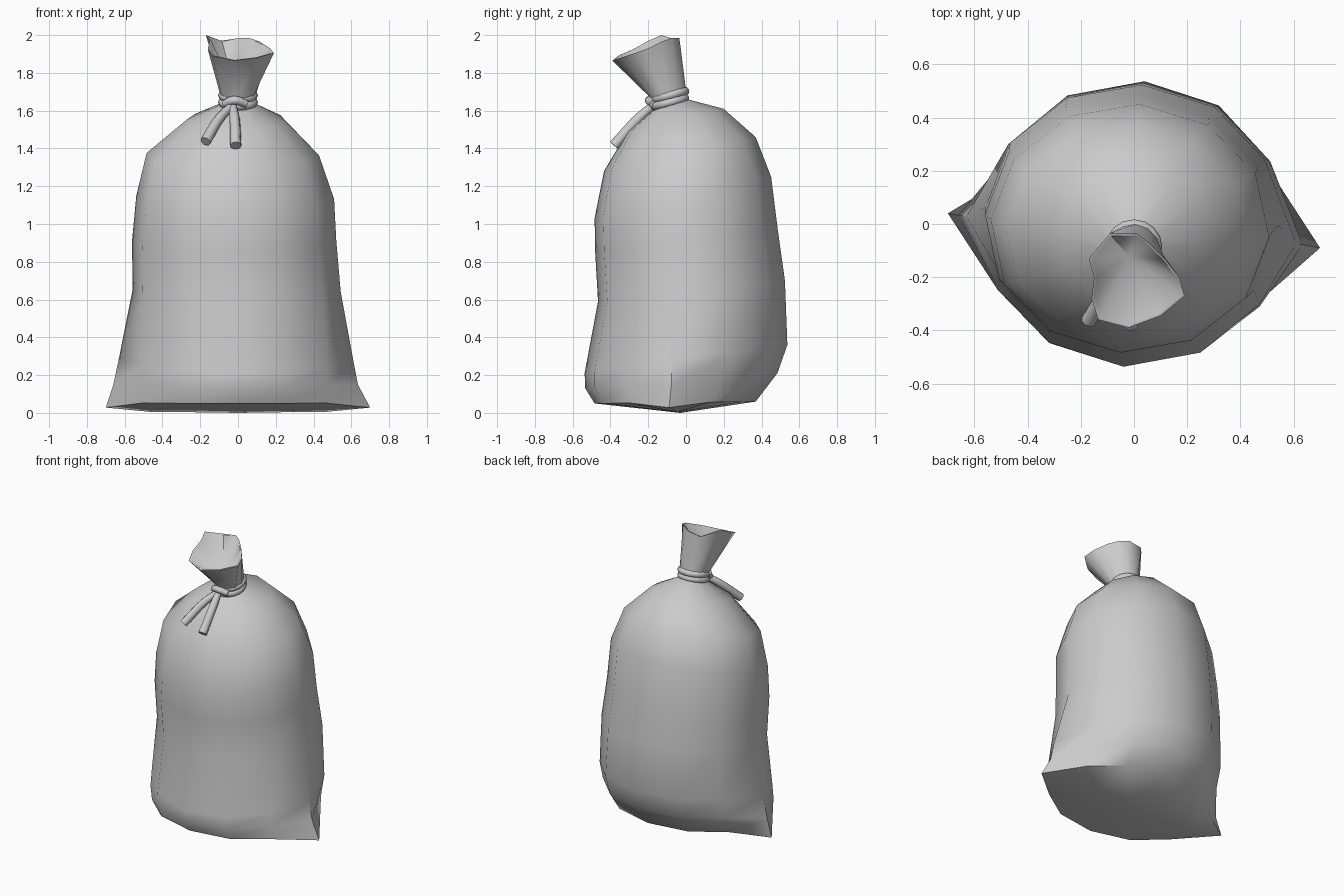
import bpy, bmesh, math
from mathutils import Vector

if "Cube" in bpy.data.objects:
    bpy.data.objects.remove(bpy.data.objects["Cube"])

N = 12
ANG = [math.radians(-4 + 30 * k) for k in range(N)]


def finish(obj, angle):
    bpy.ops.object.select_all(action='DESELECT')
    obj.select_set(True)
    bpy.context.view_layer.objects.active = obj
    bpy.ops.object.shade_smooth_by_angle(angle=math.radians(angle))


def ring(zf, zb, x0, x1, y0, y1, tip0=None, tip1=None, tipz=None):
    """Tilted oval section; the two side points may be pulled out into corners."""
    cx, cy, rx, ry = (x0 + x1) / 2, (y0 + y1) / 2, (x1 - x0) / 2, (y1 - y0) / 2
    pts = []
    for k, a in enumerate(ANG):
        s = math.sin(a)
        p = Vector((cx + rx * math.cos(a), cy + ry * s, zf + (zb - zf) * (s + 1) / 2))
        if tip0 and k in (0, 6):
            p.x = tip1 if k == 0 else tip0
            p.y = -0.02 + (-0.07 if k == 0 else 0.06) * (abs(p.x) / 0.7) ** 2
            if tipz:
                p.z = tipz
        pts.append(p)
    return pts


# Sack body sections, bottom to neck: z front/back, x range, y range, corner tips
sections = [
    ring(.05, .06, -.56, .56, -.485, .37, -.70, .70, .028),
    ring(.13, .21, -.57, .57, -.535, .485, -.66, .635, .15),
    ring(.21, .36, -.57, .57, -.538, .538, -.63, .61),
    ring(.59, .70, -.56, .545, -.467, .525),
    ring(.85, .97, -.562, .522, -.482, .487),
    ring(1.03, 1.25, -.54, .51, -.485, .452),
    ring(1.28, 1.46, -.485, .43, -.435, .37),
    ring(1.49, 1.61, -.27, .25, -.31, .20),
    ring(1.60, 1.66, -.09, .09, -.175, .01),
    ring(1.66, 1.71, -.095, .095, -.18, .00),
]
# Ruffled mouth
rim = [Vector(p) for p in (
    (.17, -.20, 1.93), (.115, -.13, 1.965), (.06, -.075, 1.985), (.01, -.035, 1.985),
    (-.09, -.035, 1.97), (-.17, -.13, 2.0), (-.15, -.20, 1.97), (-.16, -.28, 1.925),
    (-.135, -.36, 1.89), (-.02, -.39, 1.865), (.10, -.345, 1.88), (.19, -.27, 1.905))]
mid = Vector((0, -.2, 1.92))
sections += [rim, [mid + (p - mid) * .94 for p in rim]]

bm = bmesh.new()
rows = [[bm.verts.new(p) for p in s] for s in sections]
for a, b in zip(rows, rows[1:]):
    for k in range(N):
        j = (k + 1) % N
        bm.faces.new((a[k], a[j], b[j], b[k]))
# Inside of the mouth runs down to the tied neck
pit = bm.verts.new((-.02, -.12, 1.72))
for k in range(N):
    bm.faces.new((rows[-1][k], rows[-1][(k + 1) % N], pit))
# Underside meets along a shallow ridge from corner to corner
base = rows[0]
ridge = [base[0]] + [bm.verts.new((x, -.03 - .04 * x, 0.004 if x else 0))
                     for x in (.45, .27, 0, -.27, -.45)] + [base[6]]
for i in range(6):
    for u, v in ((base[i], base[i + 1]), (base[-i % N], base[-(i + 1) % N])):
        vs = list(dict.fromkeys((u, v, ridge[i + 1], ridge[i])))
        bm.faces.new(vs)
bmesh.ops.recalc_face_normals(bm, faces=bm.faces)
me = bpy.data.meshes.new("sack_body")
bm.to_mesh(me)
bm.free()
sack = bpy.data.objects.new("sack_body", me)
bpy.context.collection.objects.link(sack)
finish(sack, 50)

# Rope wound twice round the neck
for name, z in (("rope_loop_lower", 1.645), ("rope_loop_upper", 1.682)):
    bpy.ops.mesh.primitive_torus_add(
        major_segments=16, minor_segments=8, major_radius=.083, minor_radius=.023,
        location=(0, -.085, z), rotation=(math.radians(15), 0, 0))
    bpy.context.object.name = name
    finish(bpy.context.object, 60)


def rope(name, pts, radii):
    cu = bpy.data.curves.new(name, 'CURVE')
    cu.dimensions = '3D'
    cu.bevel_depth = .026
    cu.bevel_resolution = 2
    cu.resolution_u = 4
    cu.use_fill_caps = True
    sp = cu.splines.new('BEZIER')
    sp.bezier_points.add(len(pts) - 1)
    for bp, p, r in zip(sp.bezier_points, pts, radii):
        bp.co, bp.radius = p, r
        bp.handle_left_type = bp.handle_right_type = 'AUTO'
    ob = bpy.data.objects.new(name, cu)
    bpy.context.collection.objects.link(ob)
    bpy.ops.object.select_all(action='DESELECT')
    ob.select_set(True)
    bpy.context.view_layer.objects.active = ob
    bpy.ops.object.convert(target='MESH')
    finish(bpy.context.object, 50)


# Knot and the two hanging ends
rope("rope_knot", [(-.075, -.165, 1.635), (-.02, -.195, 1.655), (.045, -.175, 1.635)], (.8, .9, .8))
rope("rope_end_left", [(-.02, -.165, 1.635), (-.09, -.235, 1.57), (-.172, -.365, 1.437)], (.8, 1, 1.1))
rope("rope_end_right", [(-.03, -.165, 1.635), (-.018, -.25, 1.56), (-.012, -.38, 1.415)], (.8, 1.05, 1.15))
